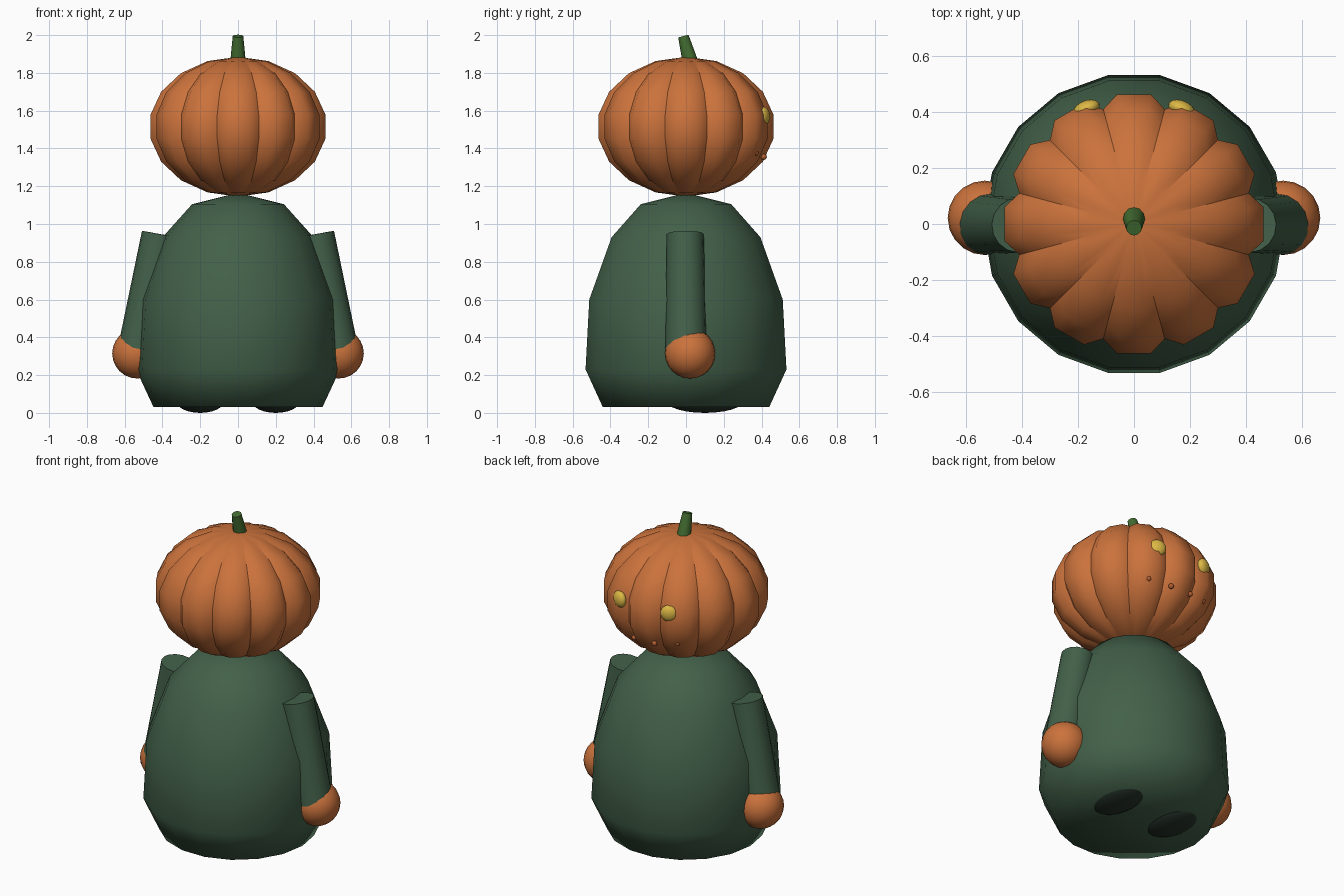
import bpy, bmesh, math
from mathutils import Vector, Matrix

cube = bpy.data.objects.get("Cube")
if cube:
    bpy.data.objects.remove(cube, do_unlink=True)


def material(name, color):
    m = bpy.data.materials.new(name)
    m.use_nodes = True
    m.diffuse_color = (*color, 1)
    m.node_tree.nodes["Principled BSDF"].inputs["Base Color"].default_value = (*color, 1)
    return m


ORANGE = material("pumpkin orange", (0.60, 0.17, 0.045))
GREEN = material("cloth green", (0.055, 0.117, 0.067))
STEM = material("stem green", (0.055, 0.15, 0.03))
YELLOW = material("eye yellow", (0.72, 0.48, 0.06))
DARK = material("foot dark green", (0.02, 0.035, 0.025))
RUST = material("mouth rust", (0.45, 0.11, 0.03))


def finish(name, bm, mat, angle=None):
    bmesh.ops.recalc_face_normals(bm, faces=bm.faces)
    for f in bm.faces:
        f.smooth = True
    me = bpy.data.meshes.new(name)
    bm.to_mesh(me)
    bm.free()
    me.materials.append(mat)
    ob = bpy.data.objects.new(name, me)
    bpy.context.collection.objects.link(ob)
    if angle:
        bpy.ops.object.select_all(action='DESELECT')
        ob.select_set(True)
        bpy.context.view_layer.objects.active = ob
        bpy.ops.object.shade_smooth_by_angle(angle=math.radians(angle))
    return ob


def skin(rings, low, high):
    """Bridge equal rings of points and close both ends on a pole."""
    bm = bmesh.new()
    rows = [[bm.verts.new(p) for p in r] for r in rings]
    n = len(rows[0])
    for a, b in zip(rows, rows[1:]):
        for i in range(n):
            j = (i + 1) % n
            bm.faces.new((a[i], a[j], b[j], b[i]))
    for row, pole in ((rows[0], low), (rows[-1], high)):
        tip = bm.verts.new(pole)
        for i in range(n):
            bm.faces.new((row[i], row[(i + 1) % n], tip))
    return bm, rows


def ellipsoid(name, center, radii, mat, turn=0, segments=20, rings=12):
    bm = bmesh.new()
    bmesh.ops.create_uvsphere(bm, u_segments=segments, v_segments=rings, radius=1)
    mtx = Matrix.Translation(center) @ Matrix.Rotation(turn, 4, 'Z') @ Matrix.Diagonal((*radii, 1))
    bmesh.ops.transform(bm, matrix=mtx, verts=bm.verts)
    return finish(name, bm, mat)


def tube(name, start, end, r1, r2, mat, sides=16):
    start, end = Vector(start), Vector(end)
    d = end - start
    bm = bmesh.new()
    bmesh.ops.create_cone(bm, cap_ends=True, segments=sides, radius1=r1, radius2=r2, depth=d.length)
    mtx = Matrix.Translation((start + end) / 2) @ d.to_track_quat('Z', 'Y').to_matrix().to_4x4()
    bmesh.ops.transform(bm, matrix=mtx, verts=bm.verts)
    return finish(name, bm, mat, 40)


# Robe body: eighteen-sided turned profile
profile = [(0.447, 0.03), (0.54, 0.23), (0.52, 0.6), (0.40, 0.93), (0.243, 1.105)]
rings = [[(r * math.cos(math.tau * i / 18), r * math.sin(math.tau * i / 18), z)
          for i in range(18)] for r, z in profile]
bm, _ = skin(rings, (0, 0, 0.03), (0, 0, 1.165))
finish("robe_body", bm, GREEN, 80)

# Ribbed head: twelve lobes with sharp grooves between them
spokes = []
for k in range(12):
    for offset, radius in ((-7.5, 0.474), (7.5, 0.474), (15, 0.431)):
        spokes.append((math.radians(30 * k + offset), radius))
rings = []
for lat in range(-70, 71, 20):
    c, s = math.cos(math.radians(lat)), math.sin(math.radians(lat))
    rings.append([(r * c * math.cos(a), r * c * math.sin(a), 1.515 + 0.37 * s) for a, r in spokes])
bm, rows = skin(rings, (0, 0, 1.145), (0, 0, 1.885))
for low, high in zip(rows, rows[1:]):
    for i in range(2, len(spokes), 3):
        bm.edges.get((low[i], high[i])).smooth = False
finish("pumpkin_head", bm, ORANGE)

# Leaning stem
tube("stem", (0, 0.022, 1.86), (0, -0.014, 1.995), 0.041, 0.028, STEM, 12)

# Paired parts
for side, s in (("left", 1), ("right", -1)):
    tube(side + "_sleeve", (s * 0.412, -0.004, 0.946), (s * 0.525, 0, 0.34), 0.098, 0.11, GREEN)
    ellipsoid(side + "_hand", (s * 0.533, 0.022, 0.315), (0.133,) * 3, ORANGE)
    ellipsoid(side + "_foot", (s * 0.2, 0.1, 0.06), (0.125, 0.2, 0.06), DARK)
    a = math.radians(90 - s * 22.5)
    ellipsoid(side + "_eye", (0.445 * math.cos(a), 0.445 * math.sin(a), 1.57),
              (0.05, 0.03, 0.05), YELLOW, a - math.pi / 2)
    # Small nubs of the mouth
    for label, x, y, z in (("inner", 0.07, 0.412, 1.355), ("outer", 0.2, 0.368, 1.375)):
        ellipsoid(f"{side}_{label}_mouth_nub", (s * x, y, z), (0.016,) * 3, RUST, 0, 10, 6)
